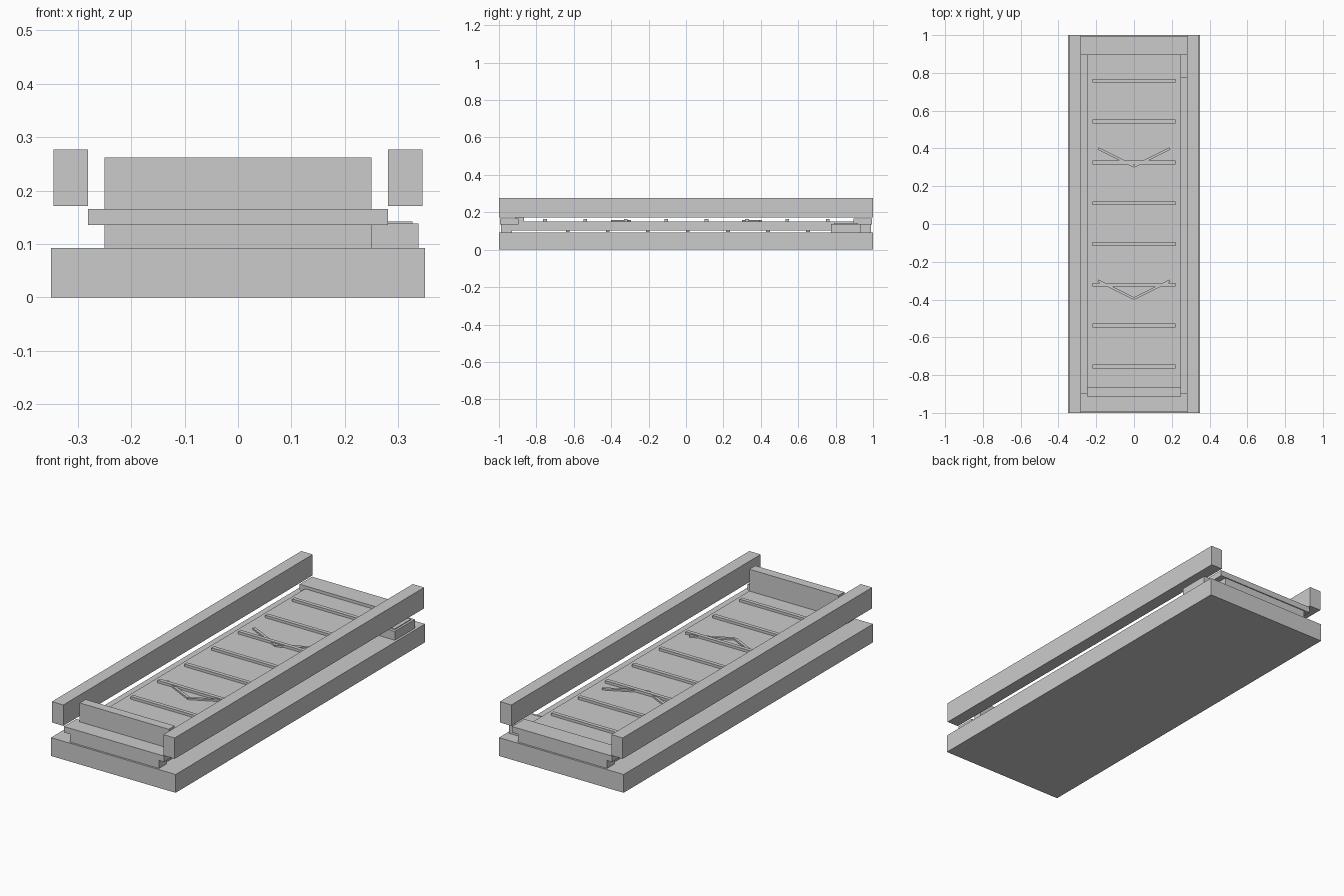
import bpy, math


def box(name, x, y, z, turn=0.0):
    """Box from (min, max) ranges, optionally turned about z."""
    bpy.ops.mesh.primitive_cube_add(
        size=1, location=[(r[0] + r[1]) / 2 for r in (x, y, z)], rotation=(0, 0, turn))
    ob = bpy.context.object
    ob.name = name
    ob.scale = [r[1] - r[0] for r in (x, y, z)]
    return ob


# floor slab and belt bed
box("base", (-0.35, 0.35), (-1, 1), (0, 0.093))
box("belt_bed", (-0.25, 0.25), (-0.99, 0.99), (0.103, 0.151))

# side rails, end cross pieces and support strips
for s, label in ((-1, "a"), (1, "b")):
    box("side_rail_" + label, sorted((s * 0.281, s * 0.345)), (-1, 1), (0.171, 0.277))
    box("end_cross_piece_" + label, (-0.281, 0.281), sorted((s * 0.895, s * 0.995)), (0.136, 0.166))
    box("end_support_" + label, (-0.25, 0.25), sorted((s * 0.93, s * 0.99)), (0.092, 0.104))

# upright stop board at the front end
box("stop_board", (-0.25, 0.25), (-0.912, -0.865), (0.15, 0.262))

# cleats on the upper run
for i in range(8):
    y = -0.754 + i * 0.216
    box("top_cleat", (-0.22, 0.22), (y - 0.01, y + 0.01), (0.149, 0.164))

# cleats on the lower run
for i in range(7):
    y = -0.632 + i * 0.214
    box("lower_cleat", (-0.237, 0.237), (y - 0.01, y + 0.01), (0.095, 0.104))

# chevron strips on the belt
for apex in (-0.395, 0.305):
    for s in (-1, 1):
        half = math.hypot(0.19, 0.095) / 2
        cx, cy = s * 0.095, apex + 0.0475
        box("chevron_arm", (cx - half, cx + half), (cy - 0.007, cy + 0.007),
            (0.15, 0.159), s * math.atan2(0.095, 0.19))

# drive box beside the rear end, with a thin lid
box("drive_box", (0.25, 0.338), (0.775, 0.935), (0.093, 0.138))
box("drive_lid", (0.26, 0.327), (0.79, 0.92), (0.137, 0.142))
